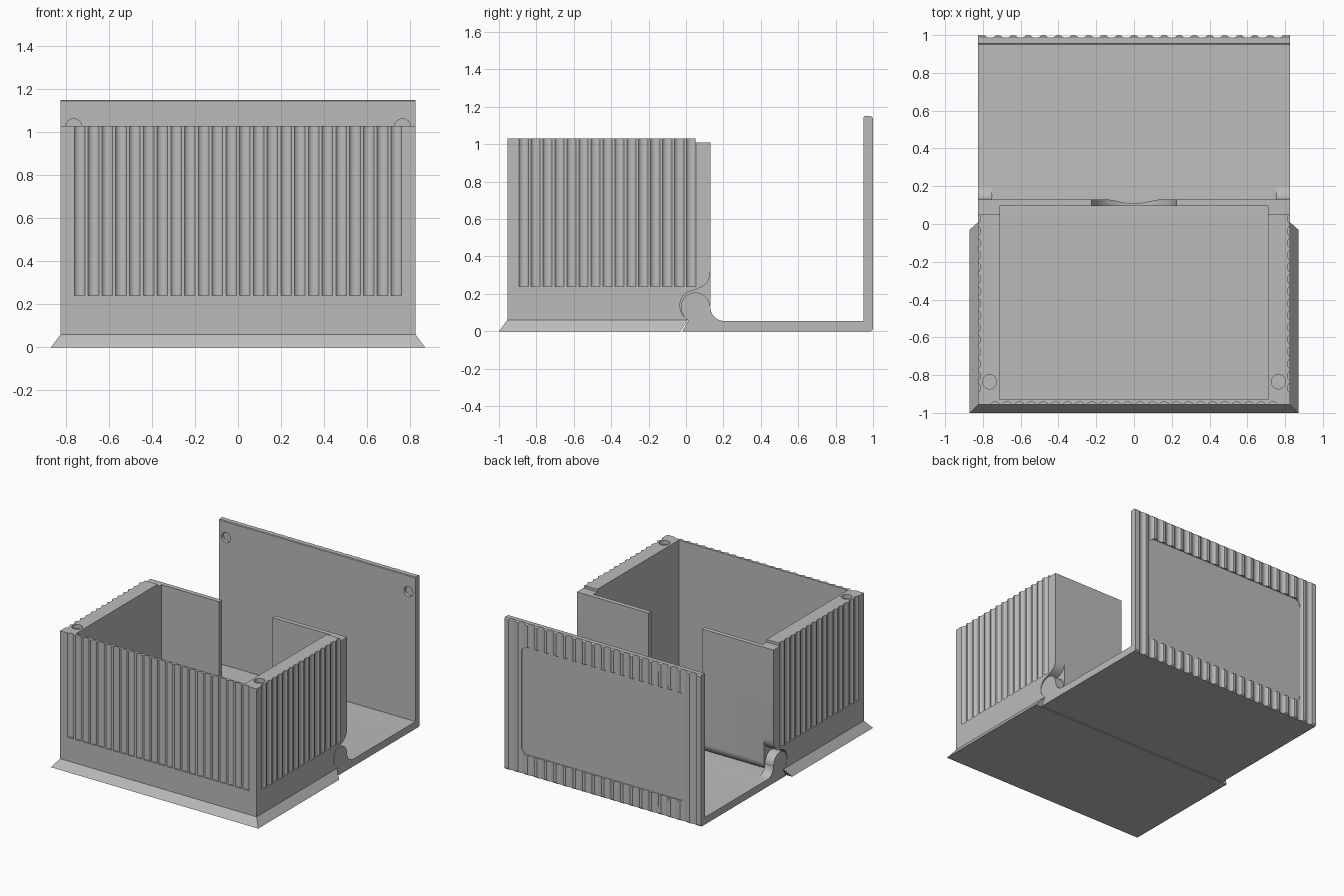
import bpy, bmesh, math
from mathutils import Matrix

if "Cube" in bpy.data.objects:
    bpy.data.objects.remove(bpy.data.objects["Cube"])

grey = bpy.data.materials.new("plain grey")
grey.diffuse_color = (0.5, 0.5, 0.5, 1)
grey.use_nodes = True
grey.node_tree.nodes["Principled BSDF"].inputs["Base Color"].default_value = grey.diffuse_color


def finish(name, bm):
    bmesh.ops.recalc_face_normals(bm, faces=bm.faces)
    me = bpy.data.meshes.new(name)
    bm.to_mesh(me)
    bm.free()
    me.materials.append(grey)
    ob = bpy.data.objects.new(name, me)
    bpy.context.collection.objects.link(ob)
    return ob


def loft(name, rings):
    """Solid between two matching closed loops."""
    bm = bmesh.new()
    a, b = [[bm.verts.new(p) for p in r] for r in rings]
    bm.faces.new(a)
    bm.faces.new(b[::-1])
    n = len(a)
    for i in range(n):
        bm.faces.new((a[i], a[(i + 1) % n], b[(i + 1) % n], b[i]))
    return finish(name, bm)


def prism_x(name, yz, x0, x1):
    return loft(name, [[(x, y, z) for y, z in yz] for x in (x0, x1)])


def box(name, x0, x1, y0, y1, z0, z1):
    return prism_x(name, [(y0, z0), (y1, z0), (y1, z1), (y0, z1)], x0, x1)


def rods(name, spots, r, length, axis='Z', seg=32):
    """Several separate cylinders in one mesh, centred on the given spots."""
    bm = bmesh.new()
    rot = Matrix.Rotation(math.pi / 2, 4, 'X') if axis == 'Y' else Matrix()
    for s in spots:
        bmesh.ops.create_cone(bm, cap_ends=True, segments=seg, radius1=r, radius2=r,
                              depth=length, matrix=Matrix.Translation(s) @ rot)
    return finish(name, bm)


def arc(cy, cz, r, a0, a1, n=12):
    return [(cy + r * math.cos(math.radians(a0 + (a1 - a0) * i / n)),
             cz + r * math.sin(math.radians(a0 + (a1 - a0) * i / n))) for i in range(n + 1)]


def combine(ob, tool, op='DIFFERENCE'):
    m = ob.modifiers.new(op, 'BOOLEAN')
    m.operation, m.object, m.solver = op, tool, 'EXACT'
    bpy.context.view_layer.objects.active = ob
    bpy.ops.object.modifier_apply(modifier=m.name)
    bpy.data.objects.remove(tool)


W = 0.825       # half width
FRONT = -0.955  # front face of the box

# Box body with stepped rim and rounded hinge barrel along the lower back
body = prism_x("box_body",
               [(FRONT, 0.03), (FRONT, 1.03), (0.05, 1.03), (0.05, 1.01), (0.13, 1.01)]
               + arc(0.05, 0.14, 0.08, 0, -90) + [(0.01, 0.06), (-0.01, 0.03)], -W, W)

# Flared skirt round the foot
skirt = loft("skirt", [[(-.87, -1, 0), (.87, -1, 0), (.87, -.03, 0), (-.87, -.03, 0)],
                       [(-W, FRONT, .06), (W, FRONT, .06), (W, .01, .06), (-W, .01, .06)]])
combine(body, skirt, 'UNION')

# Inside space
combine(body, box("cavity", -0.71, 0.71, -0.93, 0.095, 0.062, 1.5))

# Round-bottomed slot in the back wall
slot = [(0.225, 1.3), (-0.225, 1.3)] + arc(0, 0.31, 0.225, 180, 360, 24)
combine(body, loft("slot", [[(x, y, z) for x, z in slot] for y in (0.03, 0.3)]))

# Hinge recesses at both ends
recess = [(0.13, 0.32), (0.128, 0.295), (0.115, 0.262), (0.09, 0.24), (0.05, 0.222), (0.01, 0.21),
          (-0.015, 0.19), (-0.03, 0.16), (-0.033, 0.13), (-0.025, 0.1), (-0.01, 0.078),
          (0.012, 0.06), (0.02, 0.0), (0.25, 0.0), (0.25, 0.32)]
for s in (-1, 1):
    combine(body, prism_x("hinge_recess", recess, s * 0.745, s * 0.95))

# Vertical grooves on the front and both sides
R, D = 0.0305, 0.013
front = [((i - 11.5) * 0.064, FRONT - R + D, 0.84) for i in range(24)]
combine(body, rods("front_grooves", front, R, 1.2, seg=24))
for s in (-1, 1):
    side = [(s * (W + R - D), -0.868 + i * 0.064, 0.84) for i in range(15)]
    combine(body, rods("side_grooves", side, R, 1.2, seg=24))

# Magnet holes in the rim
combine(body, rods("rim_holes", [(s * 0.765, -0.835, 1.03) for s in (-1, 1)], 0.038, 0.06))

# Opened lid: hinge plate and upright panel in one L-shaped section
lid = prism_x("lid", [(-0.02, 0), (0.99, 0), (1, 0.01), (1, 1.14), (0.99, 1.15), (0.955, 1.15),
                      (0.95, 1.145), (0.95, 0.055), (0.012, 0.055), (0.0, 0.035)], -W, W)

# Hinge ears with a fillet down to the plate
ear = arc(0.05, 0.13, 0.078, 240, 0, 20) + arc(0.205, 0.13, 0.075, 180, 270, 8)
ear += [(0.205, 0.03), (0.02, 0.03)]
for s in (-1, 1):
    combine(lid, prism_x("hinge_ear", ear, s * 0.752, s * W), 'UNION')

# Grooves and recessed rounded panel on the outer face of the lid
grooves = [((i - 9.5) * 0.08, 1 + 0.039 - 0.014, 0.6) for i in range(20)]
combine(lid, rods("lid_grooves", grooves, 0.039, 1.6, seg=24))
panel = []
for cx, cz, a in ((.64, .92, 0), (-.64, .92, 90), (-.64, .2, 180), (.64, .2, 270)):
    panel += arc(cx, cz, 0.05, a, a + 90, 6)
combine(lid, loft("lid_panel", [[(x, y, z) for x, z in panel] for y in (0.983, 1.1)]))

# Magnet holes in the inner face of the lid
combine(lid, rods("lid_holes", [(s * 0.765, 0.95, 1.025) for s in (-1, 1)], 0.038, 0.05, 'Y'))

# Smooth the rounded surfaces and keep the edges crisp
for ob in (body, lid):
    bpy.ops.object.select_all(action='DESELECT')
    ob.select_set(True)
    bpy.context.view_layer.objects.active = ob
    bpy.ops.object.shade_smooth_by_angle(angle=math.radians(28))
